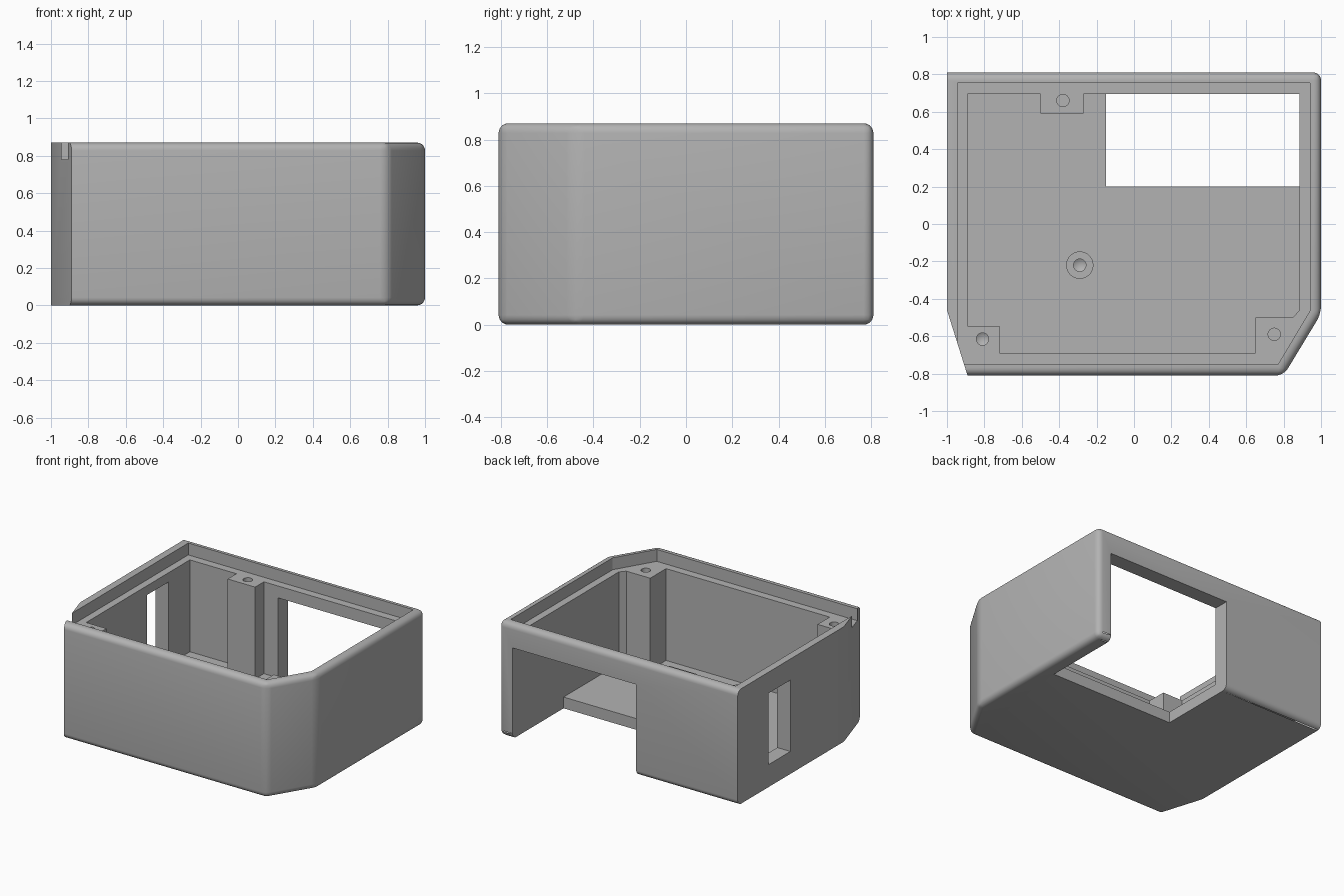
import bpy, bmesh, math
from mathutils import Matrix

cube = bpy.data.objects.get("Cube")
if cube:
    bpy.data.objects.remove(cube, do_unlink=True)

HEIGHT, FLOOR, LEDGE = 0.87, 0.085, 0.78

grey = bpy.data.materials.new("plain_grey")
grey.use_nodes = True
colour = (0.45, 0.45, 0.45, 1)
grey.diffuse_color = colour
grey.node_tree.nodes["Principled BSDF"].inputs["Base Color"].default_value = colour


def add_object(name, bm):
    bmesh.ops.recalc_face_normals(bm, faces=bm.faces)
    mesh = bpy.data.meshes.new(name)
    bm.to_mesh(mesh)
    bm.free()
    mesh.materials.append(grey)
    ob = bpy.data.objects.new(name, mesh)
    bpy.context.collection.objects.link(ob)
    return ob


def prism(outline, z0, z1):
    bm = bmesh.new()
    face = bm.faces.new([bm.verts.new((x, y, z0)) for x, y in outline])
    top = bmesh.ops.extrude_face_region(bm, geom=[face])["geom"]
    for v in top:
        if isinstance(v, bmesh.types.BMVert):
            v.co.z = z1
    return bm


def box(x0, x1, y0, y1, z0, z1):
    return prism([(x0, y0), (x1, y0), (x1, y1), (x0, y1)], z0, z1)


def cylinder(x, y, radius, z0, z1, tip=0.0):
    """Upright cylinder, with an optional cone tip below it."""
    bm = bmesh.new()
    profile = [bm.verts.new((r, 0, z)) for r, z in
               ((0, z0 - tip), (radius, z0), (radius, z1), (0, z1))]
    edges = [bm.edges.new(pair) for pair in zip(profile, profile[1:])]
    bmesh.ops.spin(bm, geom=profile + edges, cent=(0, 0, 0), axis=(0, 0, 1),
                   angle=math.tau, steps=32)
    bmesh.ops.remove_doubles(bm, verts=bm.verts, dist=0.0005)
    bmesh.ops.transform(bm, verts=bm.verts, matrix=Matrix.Translation((x, y, 0)))
    return bm


def combine(target, name, bm, operation="DIFFERENCE"):
    tool = add_object(name, bm)
    tool.hide_render = True
    mod = target.modifiers.new(name, "BOOLEAN")
    mod.object, mod.operation, mod.solver = tool, operation, "EXACT"
    bpy.context.view_layer.objects.active = target
    bpy.ops.object.modifier_apply(modifier=name)
    bpy.data.objects.remove(tool, do_unlink=True)


# Outer shell: every edge is rounded except those of the flat left end
bm = prism([(-1, 0.81), (1, 0.81), (1, -0.48), (0.8, -0.81),
            (-0.89, -0.81), (-1, -0.46)], 0, HEIGHT)
rounded = []
for e in bm.edges:
    a, b = (v.co for v in e.verts)
    upright = abs(a.z - b.z) > 0.1
    if (upright and a.x > 0) or (not upright and max(a.x, b.x) > 0):
        rounded.append(e)
bmesh.ops.bevel(bm, geom=rounded, offset=0.042, segments=6, profile=0.5,
                affect="EDGES", clamp_overlap=True)
case = add_object("case_body", bm)

# Cavity, leaving three screw pillars standing
combine(case, "cavity", prism(
    [(-0.89, 0.695), (-0.5, 0.695), (-0.5, 0.59), (-0.27, 0.59), (-0.27, 0.695),
     (0.885, 0.695), (0.885, -0.46), (0.85, -0.5), (0.65, -0.5), (0.65, -0.69),
     (-0.72, -0.69), (-0.72, -0.545), (-0.89, -0.545)], FLOOR, 1))

# Recess for the lid, breaking out through the slanted left corner
combine(case, "lid_recess", prism(
    [(-0.945, 0.755), (0.94, 0.755), (0.94, -0.465), (0.77, -0.75),
     (-0.945, -0.75)], LEDGE, 1.1))

# Opening through floor and back wall, and side window
combine(case, "back_opening", box(-0.15, 0.885, 0.2, 1, -0.2, 0.69))
combine(case, "side_window", box(-1.2, -0.8, 0.18, 0.44, 0.17, 0.71))

# Floor boss
combine(case, "floor_boss", cylinder(-0.29, -0.22, 0.073, 0.04, 0.3), "UNION")

# Screw holes
for name, x, y, z0, z1, tip in (
        ("back_hole", -0.38, 0.66, 0.4, 1, 0),
        ("right_hole", -0.81, -0.615, 0.5, 1, 0.02),
        ("left_hole", 0.75, -0.59, 0.4, 1, 0),
        ("boss_hole", -0.29, -0.22, 0.14, 0.5, 0.02)):
    combine(case, name, cylinder(x, y, 0.033, z0, z1, tip))

bpy.ops.object.select_all(action="DESELECT")
case.select_set(True)
bpy.context.view_layer.objects.active = case
bpy.ops.object.shade_smooth_by_angle(angle=math.radians(28))
